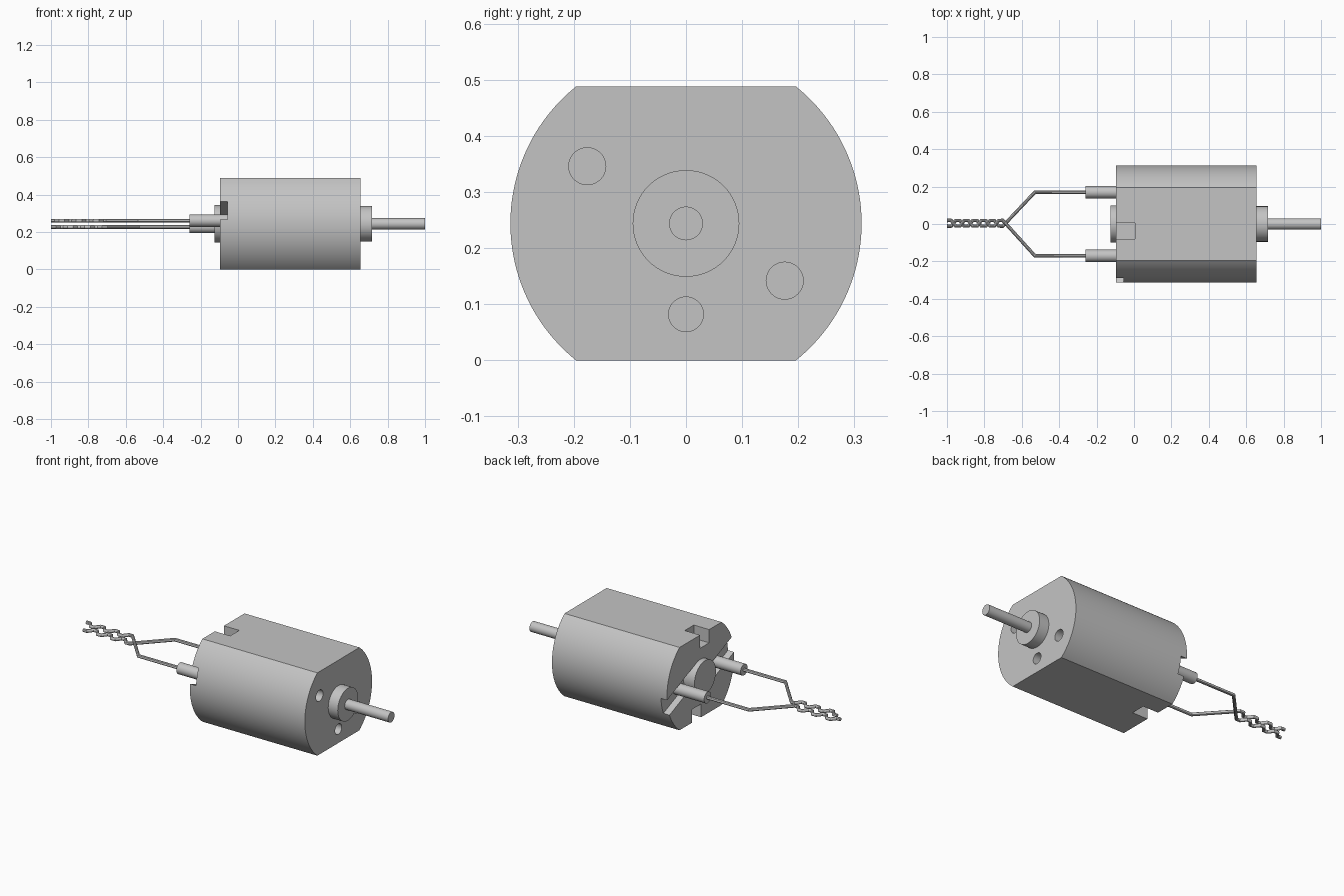
import bpy, bmesh, math
from mathutils import Matrix, Vector

if "Cube" in bpy.data.objects:
    bpy.data.objects.remove(bpy.data.objects["Cube"], do_unlink=True)

AXIS = 0.244           # height of the shaft line, half the body height
RADIUS = 0.313
REAR, SEAM, FRONT = -0.095, -0.02, 0.655

grey = bpy.data.materials.new("light_grey_metal")
grey.use_nodes = True
grey.diffuse_color = (0.55, 0.55, 0.55, 1)
grey.node_tree.nodes["Principled BSDF"].inputs["Base Color"].default_value = (0.55, 0.55, 0.55, 1)


def add_object(name, data):
    obj = bpy.data.objects.new(name, data)
    bpy.context.collection.objects.link(obj)
    data.materials.append(grey)
    return obj


def select(obj):
    bpy.ops.object.select_all(action='DESELECT')
    obj.select_set(True)
    bpy.context.view_layer.objects.active = obj


def smooth(obj):
    select(obj)
    bpy.ops.object.shade_smooth_by_angle(angle=math.radians(30))


def prism(name, outline, x0, x1):
    """Extrude a (y, z) outline along x."""
    bm = bmesh.new()
    face = bm.faces.new([bm.verts.new((x0, y, z)) for y, z in outline])
    ext = bmesh.ops.extrude_face_region(bm, geom=[face])
    moved = [v for v in ext["geom"] if isinstance(v, bmesh.types.BMVert)]
    bmesh.ops.translate(bm, verts=moved, vec=(x1 - x0, 0, 0))
    bmesh.ops.recalc_face_normals(bm, faces=bm.faces)
    mesh = bpy.data.meshes.new(name)
    bm.to_mesh(mesh)
    bm.free()
    return add_object(name, mesh)


def rod(name, x0, x1, y, z, r, sides=48):
    turns = [2 * math.pi * i / sides for i in range(sides)]
    obj = prism(name, [(y + r * math.cos(t), z + r * math.sin(t)) for t in turns], x0, x1)
    smooth(obj)
    return obj


def half_turn(outline):
    """Rotate an outline half a turn about the shaft line."""
    return [(-y, 2 * AXIS - z) for y, z in outline]


def cut(obj, cutter):
    mod = obj.modifiers.new("cut", 'BOOLEAN')
    mod.operation, mod.solver, mod.object = 'DIFFERENCE', 'EXACT', cutter
    select(obj)
    bpy.ops.object.modifier_apply(modifier=mod.name)


# Body outline: a circle with flats at top and bottom
reach = math.asin(AXIS / RADIUS)
side = [(RADIUS * math.cos(t), AXIS + RADIUS * math.sin(t))
        for t in (reach * (i / 20 - 1) for i in range(41))]
outline = side + half_turn(side)
can = prism("motor_can", outline, SEAM, FRONT)
end_cap = prism("end_cap", outline, REAR, SEAM)

# Cutters: key notches, slanted wire slots, blind holes
key = [(-0.08, 0.41), (0.005, 0.41), (0.005, 0.6), (-0.08, 0.6)]
slot = [(-0.4, 0.304), (-0.4, 0.41), (-0.02, 0.25), (-0.02, 0.144)]
for shape in (key, half_turn(key)):
    cutter = prism("notch_cutter", shape, REAR - 0.1, 0.005)
    cut(can, cutter)
    cut(end_cap, cutter)
    bpy.data.objects.remove(cutter, do_unlink=True)
for shape in (slot, half_turn(slot)):
    cutter = prism("slot_cutter", shape, REAR - 0.1, -0.055)
    cut(end_cap, cutter)
    bpy.data.objects.remove(cutter, do_unlink=True)
for y, z, r in ((-0.176, 0.346, 0.033), (0.176, 0.142, 0.033), (0, 0.082, 0.031)):
    cutter = rod("hole_cutter", FRONT - 0.05, FRONT + 0.1, y, z, r)
    cut(can, cutter)
    bpy.data.objects.remove(cutter, do_unlink=True)
smooth(can)
smooth(end_cap)

# Shaft and bearing bosses
rod("shaft", FRONT, 1.0, 0, AXIS, 0.03)
rod("front_bearing", FRONT - 0.01, 0.717, 0, AXIS, 0.095, 64)
rod("rear_bearing", -0.125, -0.05, 0, AXIS, 0.1, 64)

# Wire sleeves and wires, each pair half a turn apart
for label, s in (("right", -1), ("left", 1)):
    z = AXIS - s * 0.017
    rod(label + "_wire_sleeve", -0.26, -0.05, s * 0.17, z, 0.033, 32)
    path = [(-0.25, s * 0.17), (-0.53, s * 0.17)]
    for k in range(14):
        wave = 1 if k % 4 < 2 else -1
        path.append((-0.701 - 0.023 * k, 0.004 - s * wave * 0.015))
    curve = bpy.data.curves.new(label + "_wire", 'CURVE')
    curve.dimensions = '3D'
    curve.bevel_depth = 0.01
    curve.bevel_resolution = 3
    curve.use_fill_caps = True
    spline = curve.splines.new('POLY')
    spline.points.add(len(path) - 1)
    for point, (x, y) in zip(spline.points, path):
        point.co = (x, y, z, 1)
    wire = add_object(label + "_wire", curve)
    select(wire)
    bpy.ops.object.convert(target='MESH')
    smooth(bpy.context.view_layer.objects.active)
